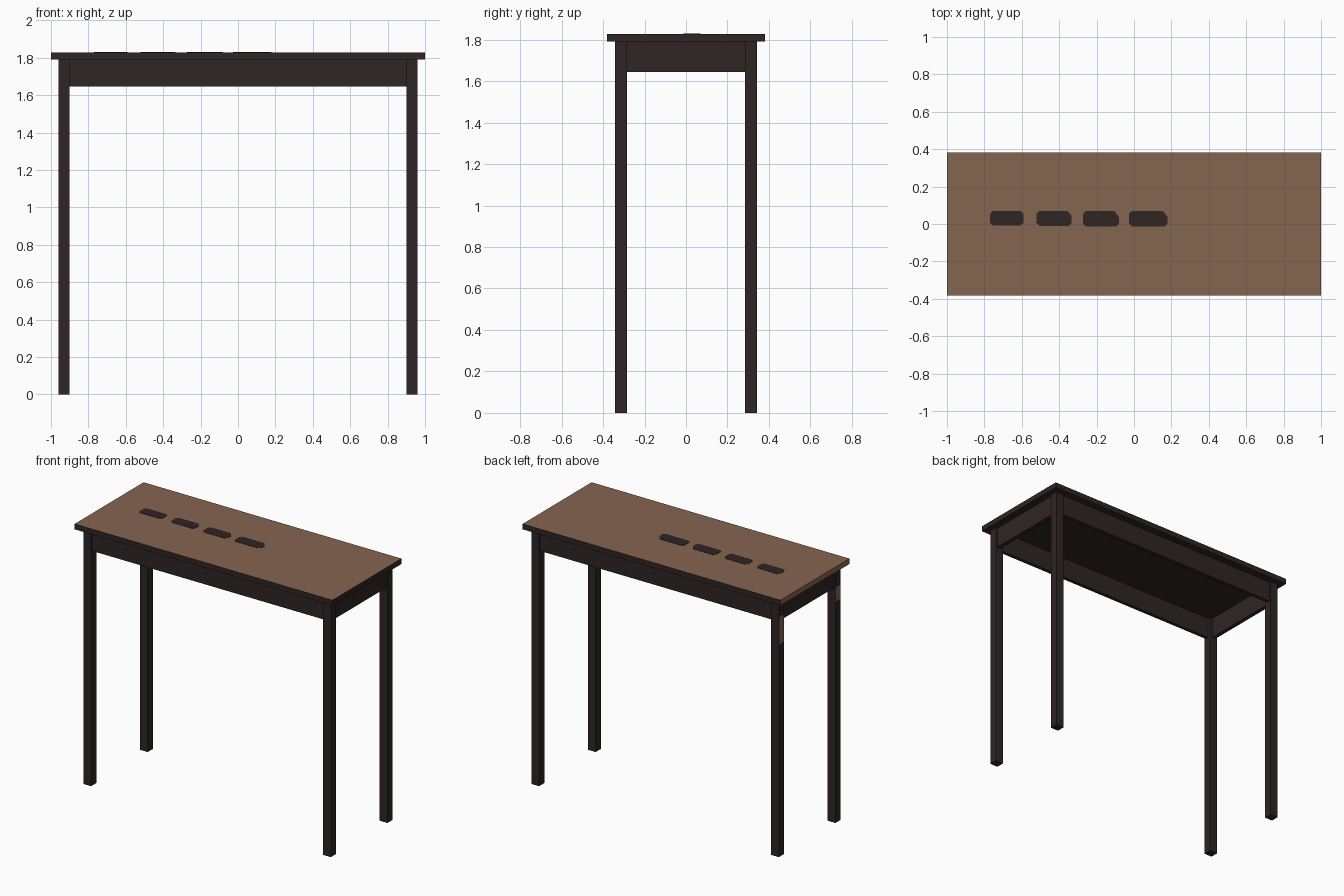
import bpy
import bmesh

if "Cube" in bpy.data.objects:
    bpy.data.objects.remove(bpy.data.objects["Cube"], do_unlink=True)


def material(name, rgb):
    mat = bpy.data.materials.new(name)
    mat.use_nodes = True
    mat.diffuse_color = (*rgb, 1)
    mat.node_tree.nodes["Principled BSDF"].inputs["Base Color"].default_value = (*rgb, 1)
    return mat


DARK = material("dark wood", (0.029, 0.018, 0.018))
BROWN = material("brown wood", (0.235, 0.129, 0.080))


def finish(name, bm, mats):
    bmesh.ops.recalc_face_normals(bm, faces=bm.faces)
    mesh = bpy.data.meshes.new(name)
    bm.to_mesh(mesh)
    bm.free()
    for mat in mats:
        mesh.materials.append(mat)
    obj = bpy.data.objects.new(name, mesh)
    bpy.context.collection.objects.link(obj)
    return obj


def box(lo, hi):
    bm = bmesh.new()
    bmesh.ops.create_cube(bm, size=1)
    for v in bm.verts:
        v.co = [(a + b) / 2 + c * (b - a) for a, b, c in zip(lo, hi, v.co)]
    bm.normal_update()
    return bm


TOP, UNDER, APRON = 1.828, 1.79, 1.645

# Tabletop: brown upper face and right end, dark elsewhere
bm = box((-1, -0.382, UNDER), (1, 0.382, TOP))
for f in bm.faces:
    f.material_index = int(f.normal.z > 0.5 or f.normal.x < -0.5)
finish("tabletop", bm, [DARK, BROWN])

# Legs: the right pair has a bare brown patch on the outer face
patches = {-1: (1.55, 1.65), 1: (1.49, 1.68)}
for sx, side in ((-1, "right"), (1, "left")):
    for sy, end in ((-1, "front"), (1, "back")):
        xs = sorted((sx * 0.90, sx * 0.96))
        ys = sorted((sy * 0.285, sy * 0.342))
        bm = box((xs[0], ys[0], 0), (xs[1], ys[1], UNDER))
        if sx < 0:
            low, high = patches[sy]
            for z in (low, high):
                bmesh.ops.bisect_plane(bm, geom=bm.verts[:] + bm.edges[:] + bm.faces[:],
                                       plane_co=(0, 0, z), plane_no=(0, 0, 1))
            bm.normal_update()
            for f in bm.faces:
                z = f.calc_center_median().z
                f.material_index = int(f.normal.x < -0.5 and low < z < high)
        finish(f"{end}_{side}_leg", bm, [DARK, BROWN])

# Apron boards between the legs, set slightly back from their outer faces
for s, long_name, short_name in ((-1, "front", "right"), (1, "back", "left")):
    ys = sorted((s * 0.305, s * 0.33))
    finish(f"{long_name}_apron", box((-0.90, ys[0], APRON), (0.90, ys[1], UNDER)), [DARK])
    xs = sorted((s * 0.92, s * 0.948))
    finish(f"{short_name}_apron", box((xs[0], -0.285, APRON), (xs[1], 0.285, UNDER)), [DARK])

# Row of dark dashes on the tabletop, each with a more worn end
dashes = ((-0.77, -0.59, 0), (-0.52, -0.335, 0.01), (-0.272, -0.08, 0.02), (-0.027, 0.18, 0.02))
for i, (a, b, wear) in enumerate(dashes):
    low, high, c = -0.008 - wear / 4, 0.07, 0.015
    outline = [(a + c, low), (b - c, low), (b, low + c), (b, high - c - wear),
               (b - c - wear / 2, high), (a + c, high), (a, high - c), (a, low + c)]
    bm = bmesh.new()
    face = bm.faces.new([bm.verts.new((x, y, TOP - 0.001)) for x, y in outline])
    ext = bmesh.ops.extrude_face_region(bm, geom=[face])
    for v in ext["geom"]:
        if isinstance(v, bmesh.types.BMVert):
            v.co.z += 0.003
    finish(f"tabletop_dash_{i + 1}", bm, [DARK])
